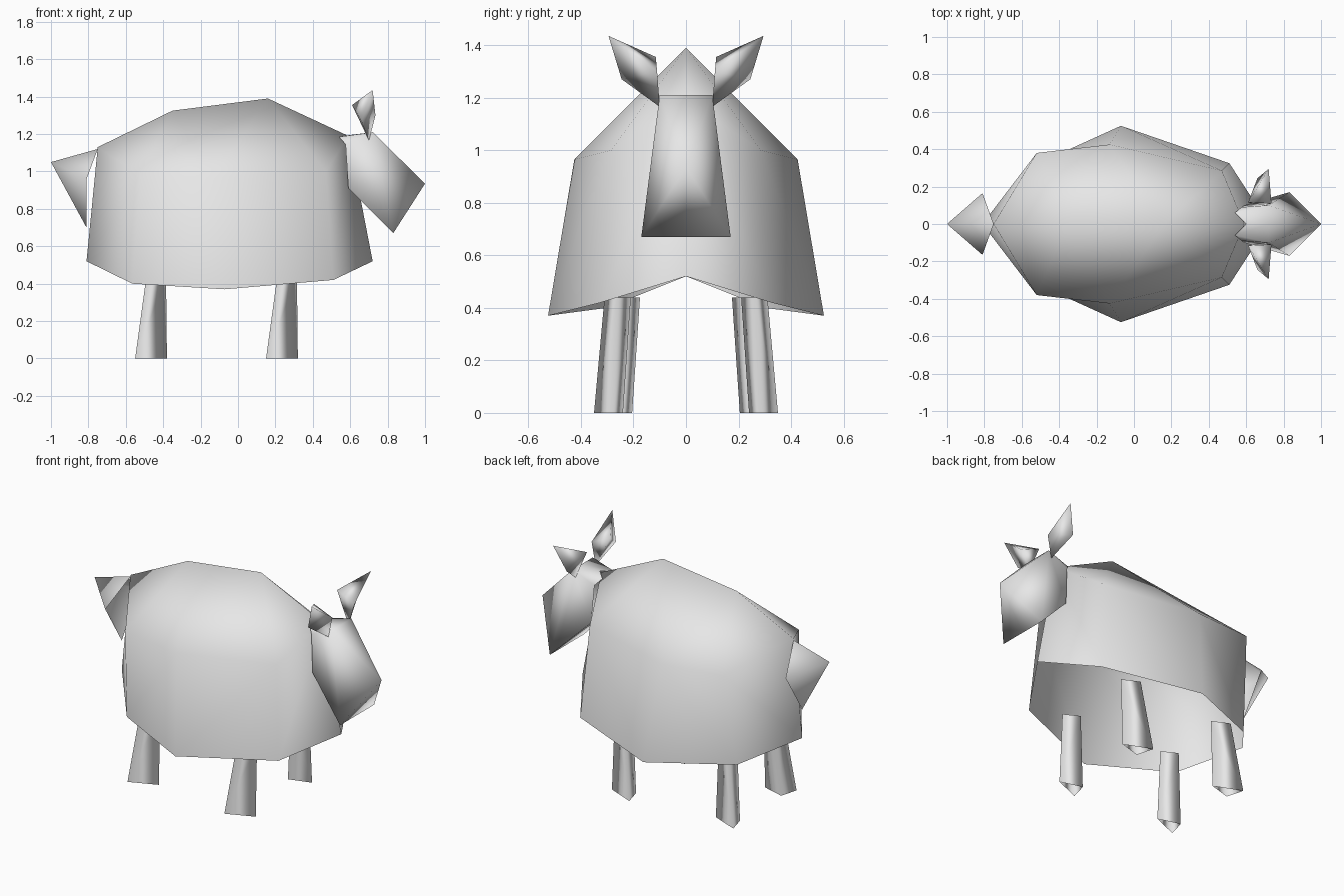
import bpy, bmesh

if "Cube" in bpy.data.objects:
    bpy.data.objects.remove(bpy.data.objects["Cube"], do_unlink=True)

wool = bpy.data.materials.new("light_grey")
wool.use_nodes = True
GREY = (0.8, 0.8, 0.8, 1)
wool.diffuse_color = GREY
wool.node_tree.nodes["Principled BSDF"].inputs["Base Color"].default_value = GREY


def shell(name, points, faces, sides=(1, -1)):
    """Smooth low-poly shell from half a shape, built on each given side of y = 0."""
    bm = bmesh.new()
    for side in sides:
        verts = [bm.verts.new((x, side * y, z)) for x, y, z in points]
        for face in faces:
            bm.faces.new([verts[i] for i in face])
    bmesh.ops.remove_doubles(bm, verts=bm.verts, dist=0.001)
    bmesh.ops.recalc_face_normals(bm, faces=bm.faces)
    for face in bm.faces:
        face.smooth = True
    mesh = bpy.data.meshes.new(name)
    bm.to_mesh(mesh)
    bm.free()
    mesh.materials.append(wool)
    bpy.context.collection.objects.link(bpy.data.objects.new(name, mesh))


# Body: open underneath, from lower rim (0-4), shoulder ring (5-9) and spine (10-11)
rim = [(-.81, 0, .52), (-.565, .30, .40), (-.07, .525, .37), (.51, .325, .42), (.72, 0, .52)]
shoulder = [(-.75, 0, 1.13), (-.52, .38, .98), (-.13, .425, .965), (.47, .285, 1.0), (.59, 0, 1.19)]
spine = [(-.35, 0, 1.325), (.16, 0, 1.39)]
walls = [(i, i + 1, i + 6, i + 5) for i in range(4)]
back = [(5, 6, 10), (6, 7, 10), (7, 11, 10), (7, 8, 11), (8, 9, 11)]
shell("body", rim + shoulder + spine, walls + back)

# Head: wedge with a pointed nose, open where it meets the body
head = [(.72, 0, 1.21), (.72, .10, 1.21), (.60, 0, 1.195), (.54, .06, 1.185), (.575, .09, 1.145),
        (.59, .10, .91), (.83, .17, .67), (.83, 0, .67), (1.0, 0, .935), (.59, 0, .91)]
shell("head", head, [(0, 1, 3, 2), (1, 4, 3), (1, 6, 5, 4), (0, 8, 1),
                     (1, 8, 6), (8, 7, 6), (6, 7, 9, 5)])

# Tail: open cone of four triangles around the tip
tail = [(-1.0, 0, 1.05), (-.75, 0, 1.12), (-.81, .165, .96), (-.81, 0, .70)]
shell("tail", tail, [(0, 1, 2), (0, 2, 3)])

# Ears: folded diamonds; legs: tapered three-sided tubes
ear = [(.70, .10, 1.165), (.61, .115, 1.355), (.66, .245, 1.27), (.72, .295, 1.435), (.735, .11, 1.30)]
ear_faces = [(4, 0, 1), (4, 1, 3), (4, 3, 2), (4, 2, 0), (1, 3, 2, 0)]
leg = [(.15, .35, 0), (.32, .28, 0), (.18, .24, 0),
       (.21, .31, .44), (.315, .26, .44), (.22, .21, .44)]
leg_faces = [(0, 1, 4, 3), (1, 2, 5, 4), (2, 0, 3, 5)]
for side, label in ((1, "left"), (-1, "right")):
    shell(label + "_ear", ear, ear_faces, [side])
    for end, dx, dy in (("front", 0, 0), ("rear", -.70, -.035)):
        shell(f"{end}_{label}_leg", [(x + dx, y + dy, z) for x, y, z in leg], leg_faces, [side])
